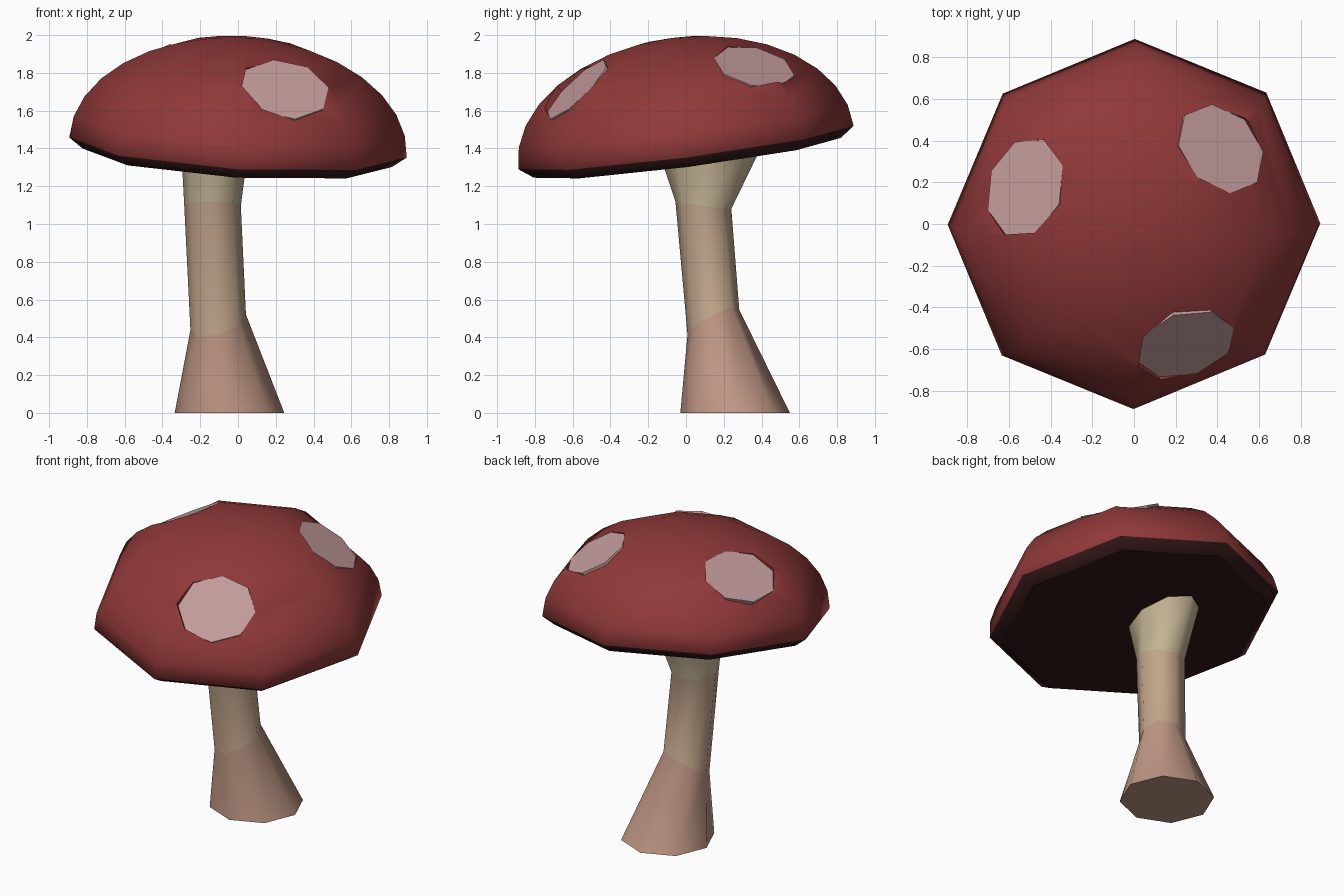
import bpy, bmesh, math
from mathutils import Vector, Matrix

if "Cube" in bpy.data.objects:
    bpy.data.objects.remove(bpy.data.objects["Cube"])

SIDES = 8


def material(name, rgb):
    m = bpy.data.materials.new(name)
    m.diffuse_color = (*rgb, 1)
    m.use_nodes = True
    m.node_tree.nodes["Principled BSDF"].inputs["Base Color"].default_value = m.diffuse_color
    return m


def loft(name, rings, mats, band_mat=None, smooth=True):
    """Skin a stack of rings (bottom to top) and close both ends."""
    bm = bmesh.new()
    rows = [[bm.verts.new(p) for p in ring] for ring in rings]
    for b, (lo, hi) in enumerate(zip(rows, rows[1:])):
        for i in range(len(lo)):
            j = (i + 1) % len(lo)
            f = bm.faces.new((lo[i], lo[j], hi[j], hi[i]))
            f.smooth = smooth
            f.material_index = band_mat[b] if band_mat else 0
    bm.faces.new(rows[0][::-1])
    top = bm.faces.new(rows[-1])
    top.material_index = band_mat[-1] if band_mat else 0
    top.smooth = smooth and name == "cap"
    bmesh.ops.recalc_face_normals(bm, faces=bm.faces[:])
    me = bpy.data.meshes.new(name)
    bm.to_mesh(me)
    bm.free()
    for m in mats:
        me.materials.append(m)
    ob = bpy.data.objects.new(name, me)
    bpy.context.collection.objects.link(ob)
    return ob


def ring(c, u, v):
    return [c + u * math.cos(2 * math.pi * i / SIDES) + v * math.sin(2 * math.pi * i / SIDES)
            for i in range(SIDES)]


red = material("cap_red", (0.28, 0.04, 0.04))
dark = material("underside_dark", (0.03, 0.008, 0.008))
pale = material("spot_pale", (0.55, 0.33, 0.33))
pink = material("stem_low", (0.52, 0.31, 0.23))
tan = material("stem_mid", (0.54, 0.38, 0.26))
cream = material("stem_top", (0.56, 0.46, 0.30))

# Stem: centre, x radius, y radius, slope of the ring along x and y
stem_rings = [
    ((-0.045, 0.26, 0.00), 0.29, 0.29, 0, 0),
    ((-0.105, 0.145, 0.48), 0.147, 0.137, 0.28, 0.48),
    ((-0.135, 0.092, 1.10), 0.15, 0.148, -0.03, -0.13),
    ((-0.125, 0.135, 1.375), 0.175, 0.265, -0.06, 0.13),
]
loft("stem", [ring(Vector(c), Vector((rx, 0, rx * sx)), Vector((0, ry, ry * sy)))
              for c, rx, ry, sx, sy in stem_rings],
     [pink, tan, cream], [0, 1, 2])

# Cap: half ellipsoid dome with a bevelled rim and flat underside, tilted
tilt = Vector((0, 0, 1)).rotation_difference(Vector((0.06, -0.13, 1)))
place = Matrix.Translation((0, 0, 1.405)) @ tilt.to_matrix().to_4x4()
profile = [(0.82, -0.055)]
for k in range(8):
    a = math.radians(11.25 * k)
    profile.append((0.895 * math.cos(a), 0.585 * math.sin(a)))
profile.append((0.01, 0.585))
cap_rings = [[place @ p for p in ring(Vector((0, 0, h)), Vector((r, 0, 0)), Vector((0, r, 0)))]
             for r, h in profile]
cap = loft("cap", cap_rings, [red, dark], [1] + [0] * 8)
for f in cap.data.polygons:
    if f.normal.z < -0.9:
        f.material_index = 1

# Spots: flat octagons let into the dome, given by centre and two half axes
spots = [
    ("spot_back_right", (0.415, 0.36, 1.83), (0.203, -0.015, -0.10), (-0.043, 0.213, -0.045)),
    ("spot_front", (0.245, -0.575, 1.71), (0.233, 0.08, 0.01), (-0.057, 0.14, 0.157)),
    ("spot_left", (-0.52, 0.175, 1.85), (0.18, 0.105, 0.09), (-0.05, 0.218, -0.05)),
]
for name, c, u, v in spots:
    c, u, v = Vector(c), Vector(u), Vector(v)
    n = u.cross(v).normalized()
    cutter = loft(name + "_cutter", [ring(c, u, v), ring(c + n * 0.2, u, v)], [red], smooth=False)
    cutter.hide_render = True
    mod = cap.modifiers.new(name, 'BOOLEAN')
    mod.operation = 'DIFFERENCE'
    mod.solver = 'EXACT'
    mod.object = cutter
    loft(name, [ring(c - n * 0.03, u, v), ring(c + n * 0.004, u, v)], [pale], smooth=False)

# Bake the recesses into the cap and drop the cutters
bpy.context.view_layer.update()
baked = bpy.data.meshes.new_from_object(cap.evaluated_get(bpy.context.evaluated_depsgraph_get()))
cap.modifiers.clear()
cap.data = baked
for ob in [o for o in bpy.data.objects if o.name.endswith("_cutter")]:
    bpy.data.objects.remove(ob)
